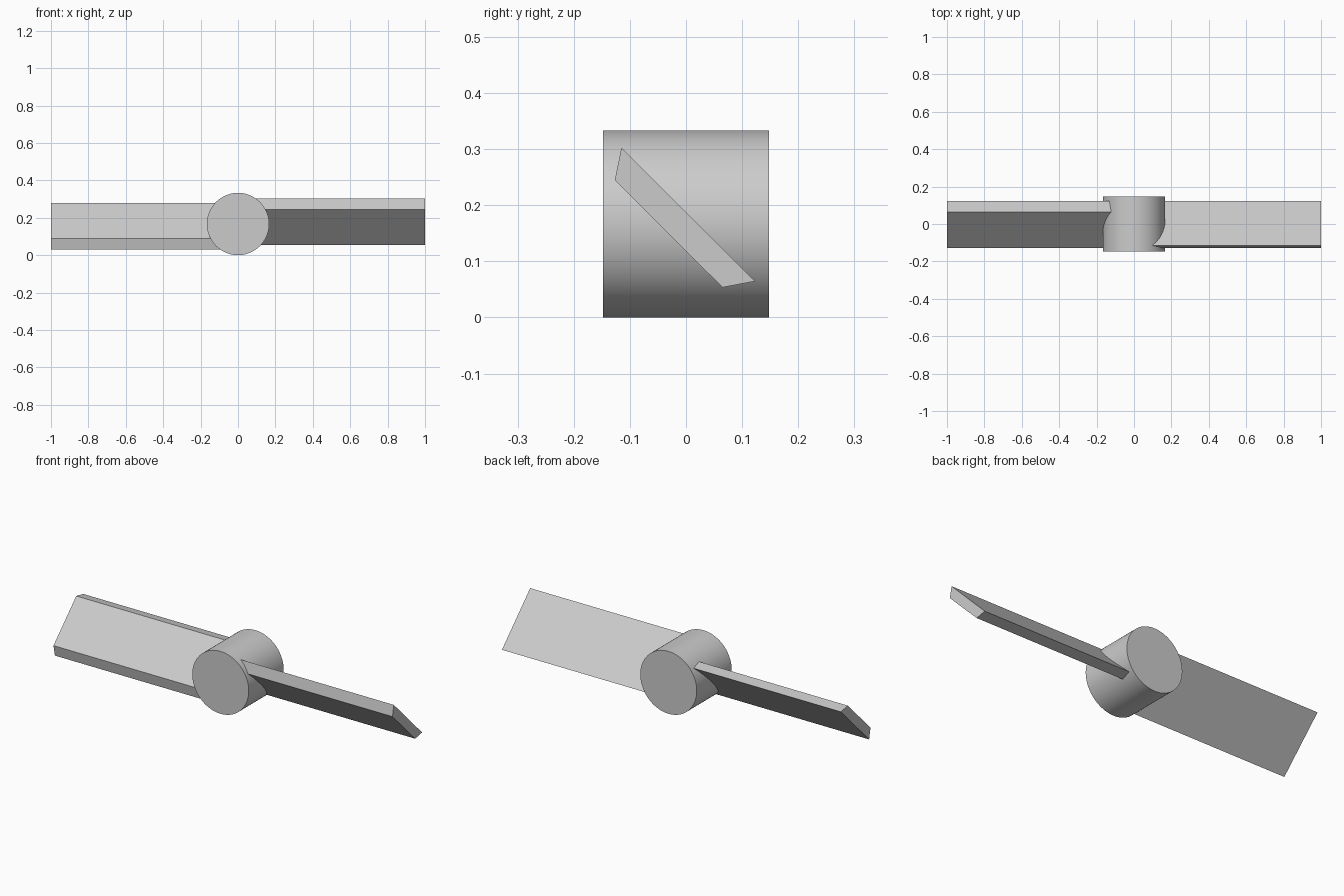
import bpy
import bmesh
import math

cube = bpy.data.objects.get("Cube")
if cube:
    bpy.data.objects.remove(cube, do_unlink=True)

RADIUS = 0.1665
HUB_LENGTH = 0.295

grey = bpy.data.materials.new("light_grey")
grey.use_nodes = True
colour = (0.6, 0.6, 0.6, 1)
grey.diffuse_color = colour
grey.node_tree.nodes["Principled BSDF"].inputs["Base Color"].default_value = colour

# Hub: a round barrel lying along y
bpy.ops.mesh.primitive_cylinder_add(
    vertices=96, radius=RADIUS, depth=HUB_LENGTH,
    location=(0, 0, RADIUS), rotation=(math.pi / 2, 0, 0))
hub = bpy.context.object
hub.name = "hub"
hub.data.materials.append(grey)
bpy.ops.object.shade_smooth_by_angle(angle=math.radians(30))

# Blade section in (y, height from the hub axis), pitched with slanted edges
SECTION = [(-0.115, 0.136), (-0.127, 0.078), (0.065, -0.113), (0.123, -0.102)]


def add_blade(name, side):
    """Extrude the section from inside the hub; the other side is a half turn about y."""
    bm = bmesh.new()
    root = bm.faces.new([bm.verts.new((side * 0.05, y, side * h)) for y, h in SECTION])
    tip = bmesh.ops.extrude_face_region(bm, geom=[root], use_keep_orig=True)
    tip_verts = [v for v in tip["geom"] if isinstance(v, bmesh.types.BMVert)]
    bmesh.ops.translate(bm, verts=tip_verts, vec=(side * 0.95, 0, 0))
    bmesh.ops.recalc_face_normals(bm, faces=bm.faces)
    mesh = bpy.data.meshes.new(name)
    bm.to_mesh(mesh)
    bm.free()
    mesh.materials.append(grey)
    blade = bpy.data.objects.new(name, mesh)
    blade.location.z = RADIUS
    bpy.context.collection.objects.link(blade)


add_blade("left_blade", 1)
add_blade("right_blade", -1)
